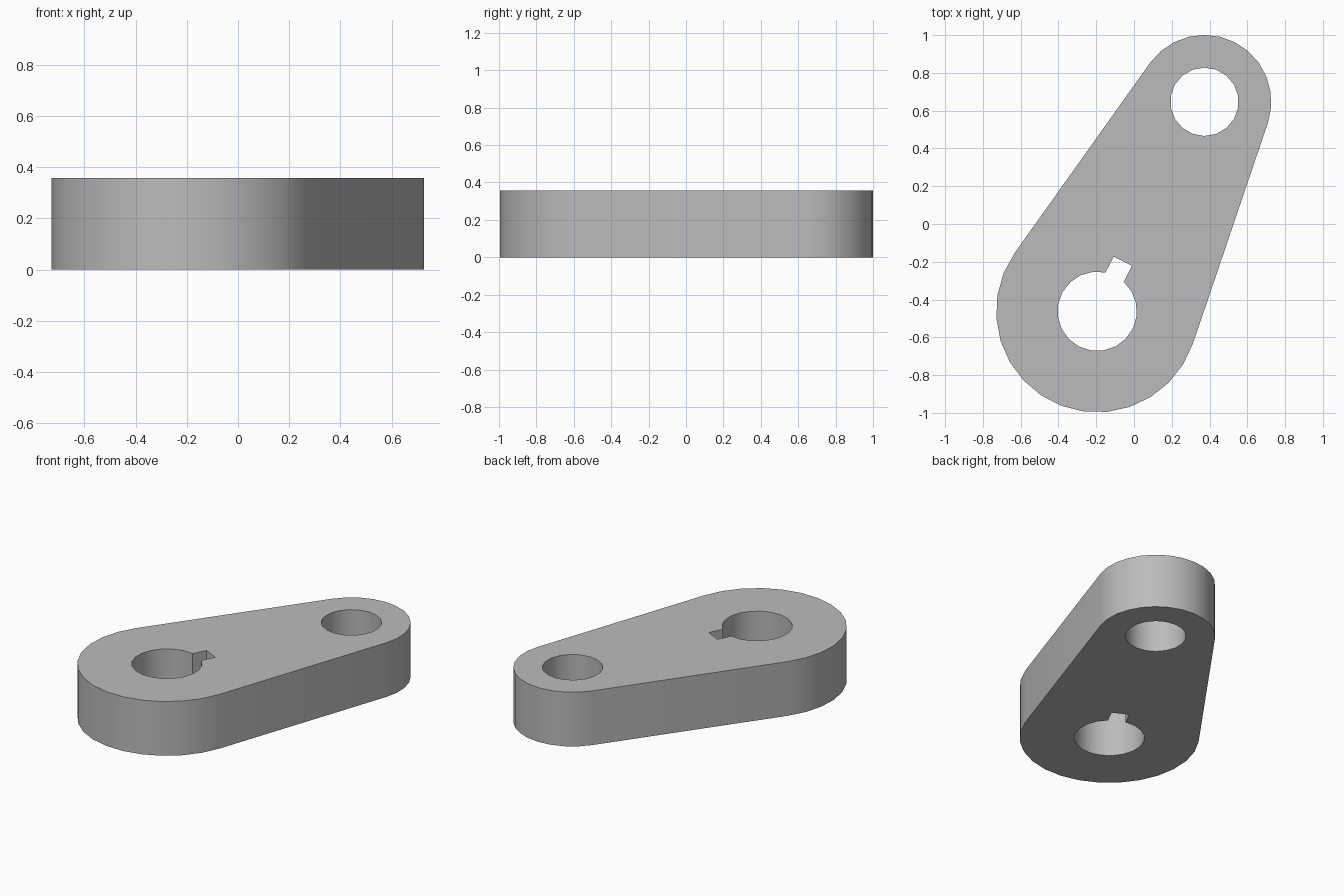
import bpy
import bmesh
from math import acos, asin, atan2, cos, pi, sin
from mathutils import Vector

cube = bpy.data.objects.get("Cube")
if cube:
    bpy.data.objects.remove(cube, do_unlink=True)

# Main dimensions
HEIGHT = 0.357
BIG, BIG_R, BIG_BORE = Vector((-0.195, -0.462)), 0.535, 0.21
SMALL, SMALL_R, SMALL_BORE = Vector((0.373, 0.647)), 0.354, 0.181
KEY_HALF, KEY_REACH = 0.054, 0.298

axis = (SMALL - BIG).normalized()
side = Vector((-axis.y, axis.x))
heading = atan2(axis.y, axis.x)


def arc(center, radius, start, sweep, steps):
    """Points along an arc, both ends included."""
    angles = [start + sweep * i / steps for i in range(steps + 1)]
    return [center + radius * Vector((cos(a), sin(a))) for a in angles]


# Outline: two arcs joined by their common tangents
tangent = acos((BIG_R - SMALL_R) / (SMALL - BIG).length)
outline = arc(BIG, BIG_R, heading + tangent, 2 * (pi - tangent), 15)
outline += arc(SMALL, SMALL_R, heading - tangent, 2 * tangent, 12)

# Large bore with its square keyway, pointing along the arm
key = asin(KEY_HALF / BIG_BORE)
keyed_bore = arc(BIG, BIG_BORE, heading + key, 2 * (pi - key), 18)
keyed_bore += [BIG + axis * KEY_REACH + side * s * KEY_HALF for s in (-1, 1)]

# Plain round bore
plain_bore = arc(SMALL, SMALL_BORE, pi / 2, 2 * pi, 18)[:-1]

# Fill the profile and extrude it
bm = bmesh.new()
for loop in (outline, keyed_bore, plain_bore):
    verts = [bm.verts.new((p.x, p.y, 0)) for p in loop]
    for a, b in zip(verts, verts[1:] + verts[:1]):
        bm.edges.new((a, b))
bmesh.ops.triangle_fill(bm, edges=bm.edges[:], use_beauty=True)
top = bmesh.ops.extrude_face_region(bm, geom=bm.faces[:], use_keep_orig=True)
bmesh.ops.translate(bm, vec=(0, 0, HEIGHT),
                    verts=[g for g in top["geom"] if isinstance(g, bmesh.types.BMVert)])
bmesh.ops.recalc_face_normals(bm, faces=bm.faces[:])

mesh = bpy.data.meshes.new("crank_arm")
bm.to_mesh(mesh)
bm.free()
crank_arm = bpy.data.objects.new("crank_arm", mesh)
bpy.context.collection.objects.link(crank_arm)

# Plain grey material
grey = bpy.data.materials.new("plain_grey")
grey.use_nodes = True
color = (0.5, 0.5, 0.5, 1)
grey.diffuse_color = color
grey.node_tree.nodes["Principled BSDF"].inputs["Base Color"].default_value = color
mesh.materials.append(grey)

# Smooth round walls, sharp rims
bpy.ops.object.select_all(action="DESELECT")
crank_arm.select_set(True)
bpy.context.view_layer.objects.active = crank_arm
bpy.ops.object.shade_smooth_by_angle(angle=pi / 6)
